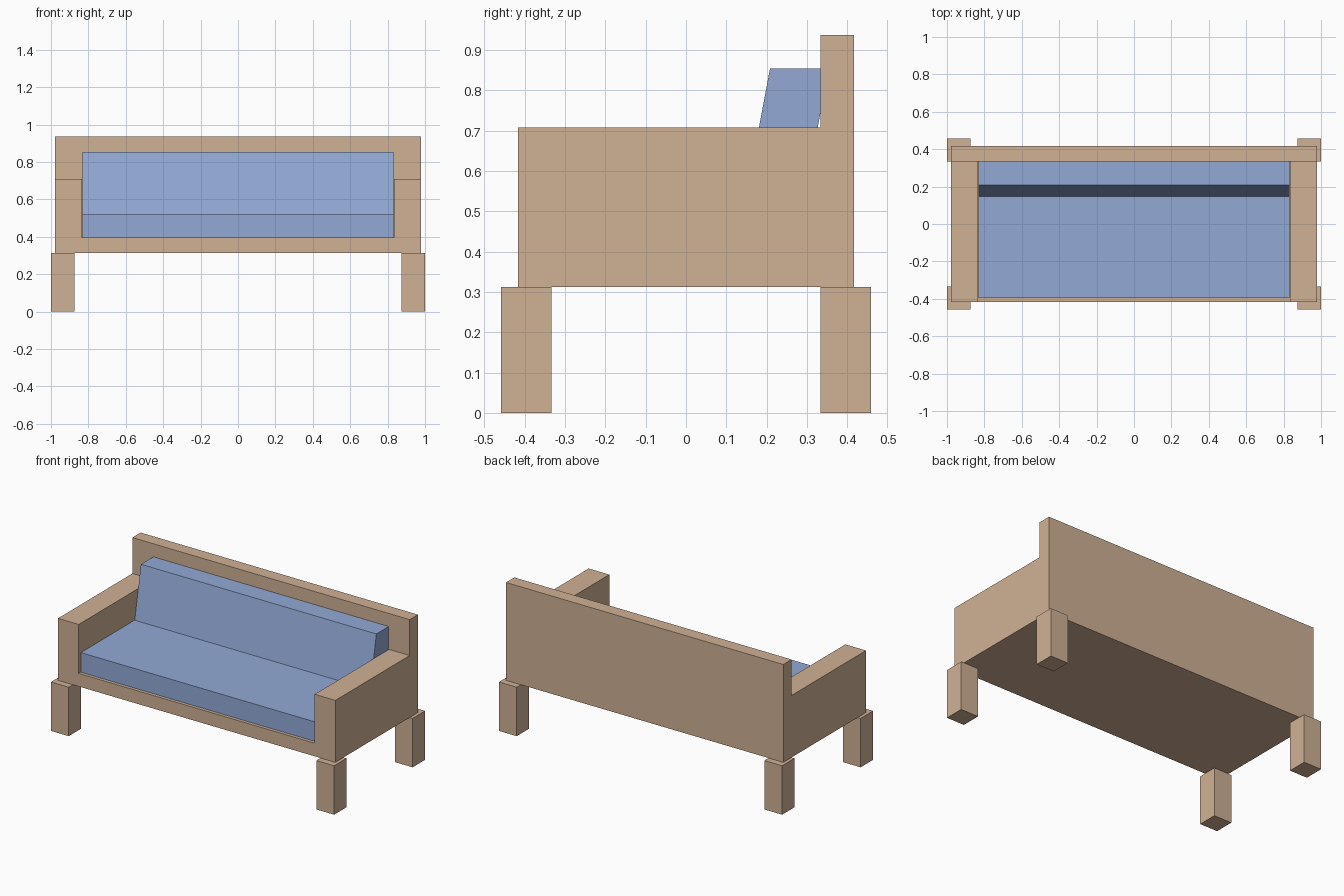
import bpy

if "Cube" in bpy.data.objects:
    bpy.data.objects.remove(bpy.data.objects["Cube"])

U = 1 / 48  # design grid unit


def material(name, rgb):
    m = bpy.data.materials.new(name)
    m.diffuse_color = (*rgb, 1)
    m.use_nodes = True
    m.node_tree.nodes["Principled BSDF"].inputs["Base Color"].default_value = m.diffuse_color
    return m


wood = material("tan wood", (0.63, 0.44, 0.30))
fabric = material("blue fabric", (0.29, 0.40, 0.67))


def block(name, x, y, z, mat, lean=0):
    """Box from (min, max) ranges in grid units; lean shifts the top along y."""
    verts = [(a * U, (b + (lean if c == z[1] else 0)) * U, c * U)
             for c in z for a, b in ((x[0], y[0]), (x[1], y[0]), (x[1], y[1]), (x[0], y[1]))]
    faces = [(3, 2, 1, 0), (4, 5, 6, 7)]
    faces += [(i, (i + 1) % 4, (i + 1) % 4 + 4, i + 4) for i in range(4)]
    me = bpy.data.meshes.new(name)
    me.from_pydata(verts, [], faces)
    me.materials.append(mat)
    ob = bpy.data.objects.new(name, me)
    bpy.context.collection.objects.link(ob)
    return ob


# Frame: base between the arms, full-width backrest
block("base", (-40, 40), (-20, 16), (15, 19), wood)
block("backrest", (-47, 47), (16, 20), (15, 45), wood)

# Arms and legs, mirrored left and right
for side, s in (("left", -1), ("right", 1)):
    block(side + "_arm", sorted((40 * s, 47 * s)), (-20, 16), (15, 34), wood)
    for end, e in (("front", -1), ("back", 1)):
        block(f"{end}_{side}_leg", sorted((42 * s, 48 * s)),
              sorted((16 * e, 22 * e)), (0, 15), wood)

# Cushions: flat seat and leaning back
block("seat_cushion", (-39.95, 39.95), (-19, 16), (19, 25), fabric)
block("back_cushion", (-39.9, 39.9), (7, 14), (25, 41), fabric, lean=3)
